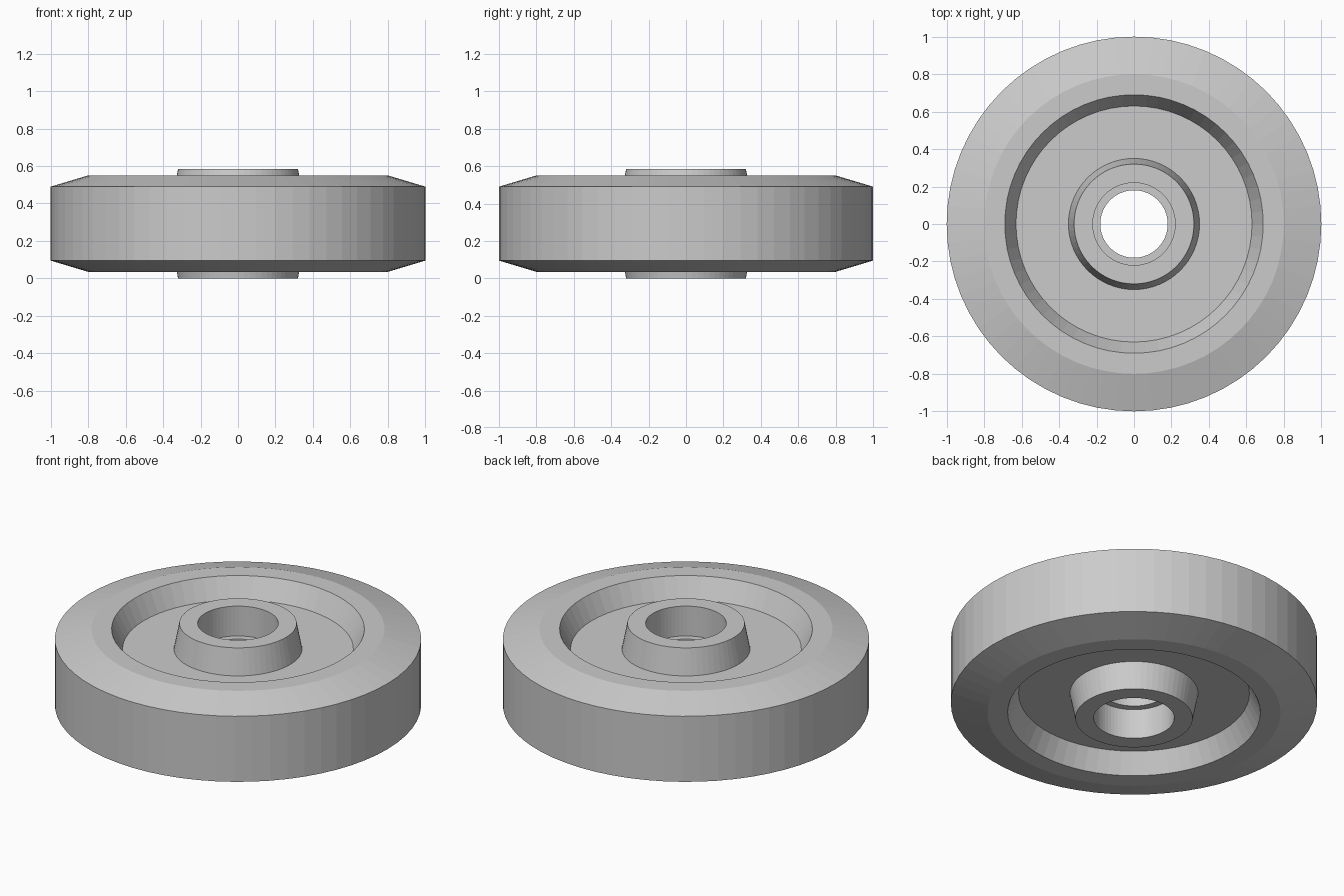
import bpy, bmesh
from math import cos, sin, tau

if "Cube" in bpy.data.objects:
    bpy.data.objects.remove(bpy.data.objects["Cube"])

SEGMENTS = 64
MID = 0.2925   # half of the wheel's height

# Upper half cross-section (radius, z), from tread in to the bore lip
upper = [
    (1.00, 0.49), (0.80, 0.55),    # bevelled shoulder
    (0.69, 0.55), (0.63, 0.43),    # sloped recess down to the web
    (0.35, 0.43), (0.32, 0.585),   # tapered hub
    (0.22, 0.585), (0.22, 0.405),  # bearing seat
    (0.18, 0.405),                 # inner lip
]
lower = [(r, 2 * MID - z) for r, z in reversed(upper)]


def lathe(name, profile, segments):
    """Revolve a closed cross-section around z."""
    bm = bmesh.new()
    rings = []
    for i in range(segments):
        a = tau * i / segments
        rings.append([bm.verts.new((r * cos(a), r * sin(a), z)) for r, z in profile])
    n = len(profile)
    for i in range(segments):
        p, q = rings[i], rings[(i + 1) % segments]
        for j in range(n):
            k = (j + 1) % n
            bm.faces.new((p[j], p[k], q[k], q[j]))
    bmesh.ops.recalc_face_normals(bm, faces=bm.faces)
    mesh = bpy.data.meshes.new(name)
    bm.to_mesh(mesh)
    bm.free()
    obj = bpy.data.objects.new(name, mesh)
    bpy.context.collection.objects.link(obj)
    return obj


# Wheel: rim, web and hub turned as one piece
lathe("wheel", upper + lower, SEGMENTS)
